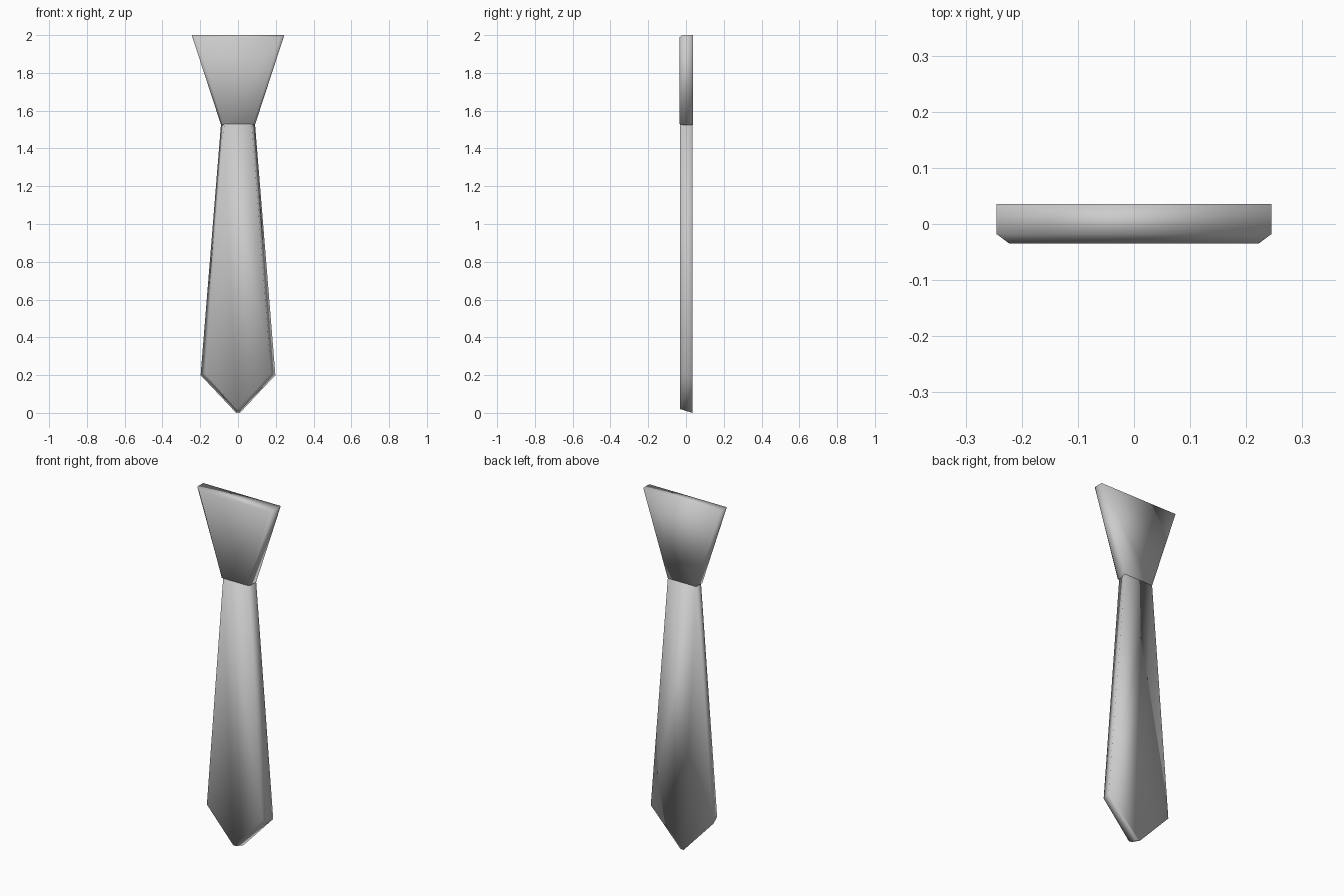
import bpy, bmesh

if "Cube" in bpy.data.objects:
    bpy.data.objects.remove(bpy.data.objects["Cube"])


def mirrored(half):
    """Close a right-hand half outline (x, z) by mirroring it over x = 0."""
    return half + [(-x, z) for x, z in reversed(half)]


def loft(name, sections):
    """Skin matching outlines, given as (y, half outline) from back to front."""
    bm = bmesh.new()
    rings = [[bm.verts.new((x, y, z)) for x, z in mirrored(half)]
             for y, half in sections]
    n = len(rings[0])
    bm.faces.new(rings[0])
    bm.faces.new(rings[-1])
    for a, b in zip(rings, rings[1:]):
        for i in range(n):
            j = (i + 1) % n
            bm.faces.new((a[i], a[j], b[j], b[i]))
    bmesh.ops.recalc_face_normals(bm, faces=bm.faces[:])
    for f in bm.faces:
        f.smooth = True
    mesh = bpy.data.meshes.new(name)
    bm.to_mesh(mesh)
    bm.free()
    obj = bpy.data.objects.new(name, mesh)
    bpy.context.collection.objects.link(obj)
    return obj


# Knot: flared block with a chamfered front rim
knot_outline = [(0.245, 2.0), (0.09, 1.525)]
knot_front = [(0.222, 1.988), (0.078, 1.53)]
loft("tie_knot", [(0.036, knot_outline), (-0.018, knot_outline), (-0.035, knot_front)])

# Blade: long widening strip with a pointed end, sides sloping in to the front
blade_back = [(0.09, 1.53), (0.198, 0.2), (0.01, 0.0)]
blade_front = [(0.072, 1.53), (0.175, 0.208), (0.008, 0.02)]
loft("tie_blade", [(0.035, blade_back), (-0.031, blade_front)])
